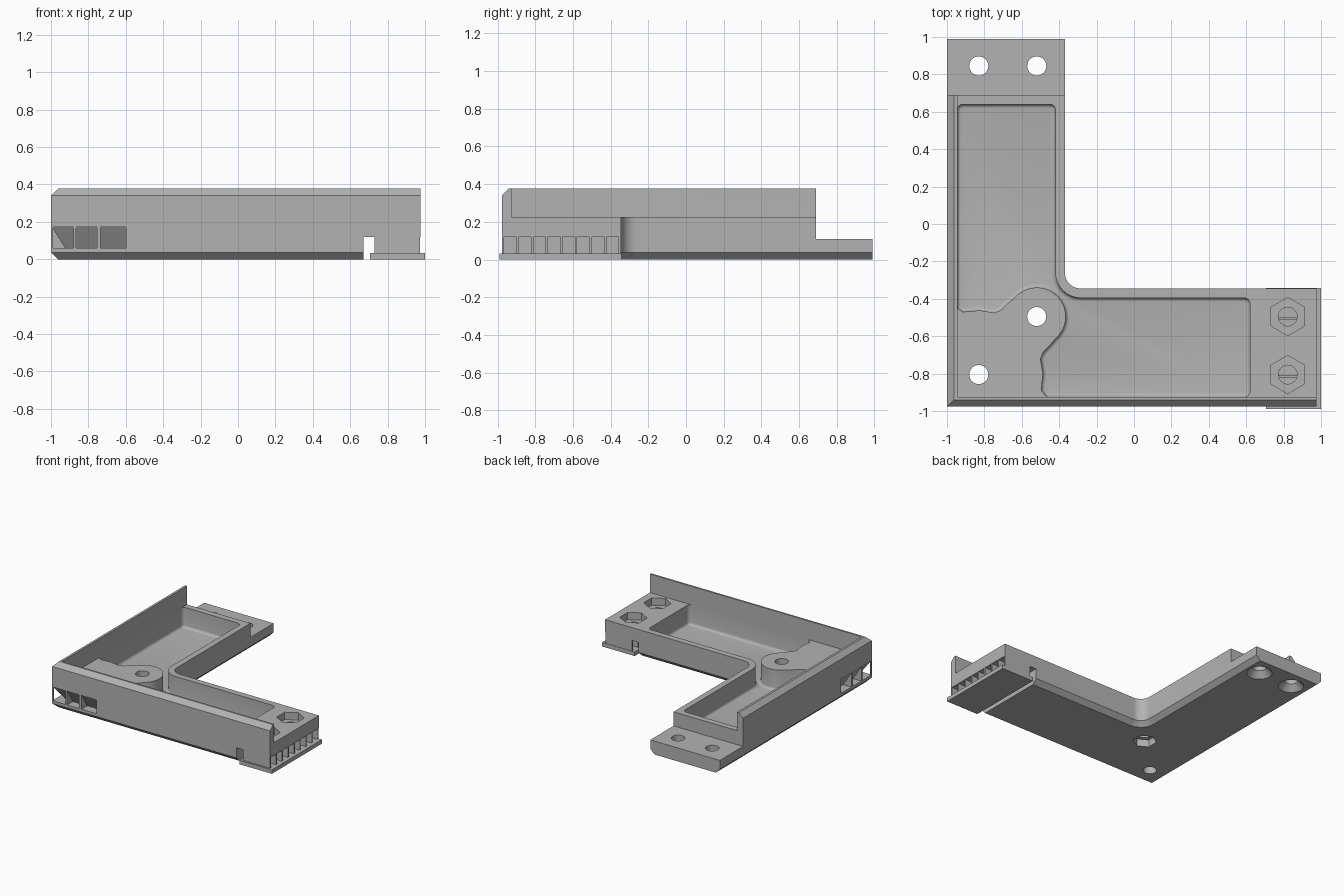
import bpy, bmesh
from math import sin, cos, radians, pi

if "Cube" in bpy.data.objects:
    bpy.data.objects.remove(bpy.data.objects["Cube"])

grey = bpy.data.materials.new("plain_grey")
grey.use_nodes = True
colour = (0.45, 0.45, 0.45, 1)
grey.diffuse_color = colour
grey.node_tree.nodes["Principled BSDF"].inputs["Base Color"].default_value = colour


def arc(cx, cy, r, a0, a1, n):
    angles = [radians(a0 + (a1 - a0) * i / n) for i in range(n + 1)]
    return [(cx + r * cos(a), cy + r * sin(a)) for a in angles]


def rect(x0, x1, y0, y1):
    return [(x0, y0), (x1, y0), (x1, y1), (x0, y1)]


def loft(name, layers, floor_fillet=0):
    """Solid through a stack of (height, outline) layers."""
    bm = bmesh.new()
    rings = [[bm.verts.new((x, y, z)) for x, y in pts] for z, pts in layers]
    bottom = bm.faces.new(rings[0])
    bm.faces.new(rings[-1])
    for low, high in zip(rings, rings[1:]):
        for i in range(len(low)):
            j = (i + 1) % len(low)
            bm.faces.new((low[i], low[j], high[j], high[i]))
    bmesh.ops.recalc_face_normals(bm, faces=bm.faces)
    if floor_fillet:
        bmesh.ops.bevel(bm, geom=list(bottom.edges), offset=floor_fillet, segments=4,
                        profile=0.5, affect='EDGES', clamp_overlap=False)
    mesh = bpy.data.meshes.new(name)
    bm.to_mesh(mesh)
    bm.free()
    mesh.materials.append(grey)
    obj = bpy.data.objects.new(name, mesh)
    bpy.context.collection.objects.link(obj)
    return obj


def box(name, x0, x1, y0, y1, z0, z1):
    outline = rect(x0, x1, y0, y1)
    return loft(name, [(z0, outline), (z1, outline)])


def peg(x, y, r0, r1, z0, z1, sides=32):
    """Round, conical or hexagonal cutter."""
    turn = 90
    return loft("cutter", [(z, arc(x, y, r, turn, turn + 360, sides)[:-1])
                           for z, r in ((z0, r0), (z1, r1))])


def cut(target, cutter):
    cutter.hide_render = True
    mod = target.modifiers.new("cut", 'BOOLEAN')
    mod.operation = 'DIFFERENCE'
    mod.solver = 'EXACT'
    mod.object = cutter
    bpy.context.view_layer.objects.active = target
    bpy.ops.object.modifier_apply(modifier=mod.name)
    bpy.data.objects.remove(cutter)


# Main dimensions
LEFT, FRONT, END_X, END_Y = -1.0, -0.977, 0.975, 0.99
DECK, TOP, CHAMFER = 0.225, 0.377, 0.037
BOSS = (-0.52, -0.495)
CORNER = (-0.83, -0.805)


def ell(outer, inner):
    """L outline, its outer and inner long sides moved inward."""
    return ([(LEFT + outer, FRONT + outer), (END_X, FRONT + outer), (END_X, -0.345 - inner)]
            + arc(-0.285, -0.26, 0.085 + inner, 270, 180, 10)
            + [(-0.37 - inner, END_Y), (LEFT + outer, END_Y)])


# Bracket body with chamfered long edges
body = loft("bracket_body", [(0, ell(CHAMFER, CHAMFER)), (CHAMFER, ell(0, 0)),
                             (TOP - CHAMFER, ell(0, 0)), (TOP, ell(CHAMFER, 0))])

# Deck inside the two tall walls, low end tab, recess under the other end
cut(body, box("cutter", -0.945, 2, -0.925, 2, DECK, 1))
cut(body, box("cutter", -2, 2, 0.69, 2, 0.11, 1))
cut(body, box("cutter", 0.67, 2, -2, 0, -1, 0.12))

# Sunken tray running around the round boss
wave = [(-0.45, -0.65), (-0.485, -0.685), (-0.5, -0.72), (-0.487, -0.8), (-0.495, -0.89)]
mirrored_wave = [(y - 0.025, x + 0.025) for x, y in reversed(wave)]
tray = (arc(-0.915, 0.61, 0.03, 180, 90, 4)
        + arc(-0.45, 0.61, 0.03, 90, 0, 4)
        + arc(-0.285, -0.26, 0.135, 180, 270, 12)
        + arc(0.59, -0.425, 0.03, 90, 0, 4)
        + arc(0.59, -0.895, 0.03, 0, -90, 4)
        + [(-0.465, -0.925)] + wave[::-1]
        + arc(*BOSS, 0.155, -50, 140, 28)
        + mirrored_wave[::-1] + [(-0.945, -0.45)])
cut(body, loft("cutter", [(0.06, tray), (0.4, tray)], floor_fillet=0.021))

# Bolt holes
for x, y in (BOSS, CORNER):
    cut(body, peg(x, y, 0.051, 0.051, -0.1, 0.5))
cut(body, peg(*BOSS, 0.09, 0.09, -0.1, 0.06, sides=6))
for x in (CORNER[0], BOSS[0]):
    cut(body, peg(x, 0.845, 0.051, 0.051, -0.1, 0.5))
    cut(body, peg(x, 0.845, 0.1, 0.045, -0.005, 0.055))

# Nut pockets over the recessed end
for y in (CORNER[1], BOSS[1]):
    cut(body, peg(0.822, y, 0.05, 0.05, 0.05, 0.5))
    cut(body, peg(0.822, y, 0.102, 0.102, 0.165, 0.5, sides=6))

# Wedge-shaped windows on both outer faces at the corner
for start, end in ((0.01, 0.12), (0.135, 0.245), (0.265, 0.4)):
    for side in ("front", "left"):
        layers = []
        for z, depth in ((0.06, 0.075), (0.177, 0.002)):
            if side == "front":
                layers.append((z, rect(LEFT + start, LEFT + end, -1.2, FRONT + depth)))
            else:
                layers.append((z, rect(-1.2, LEFT + depth, FRONT + start, FRONT + end)))
        cut(body, loft("cutter", layers))

# Base plate and thin ribs under the recessed end
box("rib_plate", 0.705, 1.0, -0.99, -0.342, 0, 0.033)
for i in range(9):
    y = -0.971 + i * 0.0775
    box("support_rib", 0.73, 0.973, y - 0.006, y + 0.006, 0.03, 0.121)

bpy.ops.object.select_all(action='DESELECT')
body.select_set(True)
bpy.context.view_layer.objects.active = body
bpy.ops.object.shade_smooth_by_angle(angle=pi / 6)
